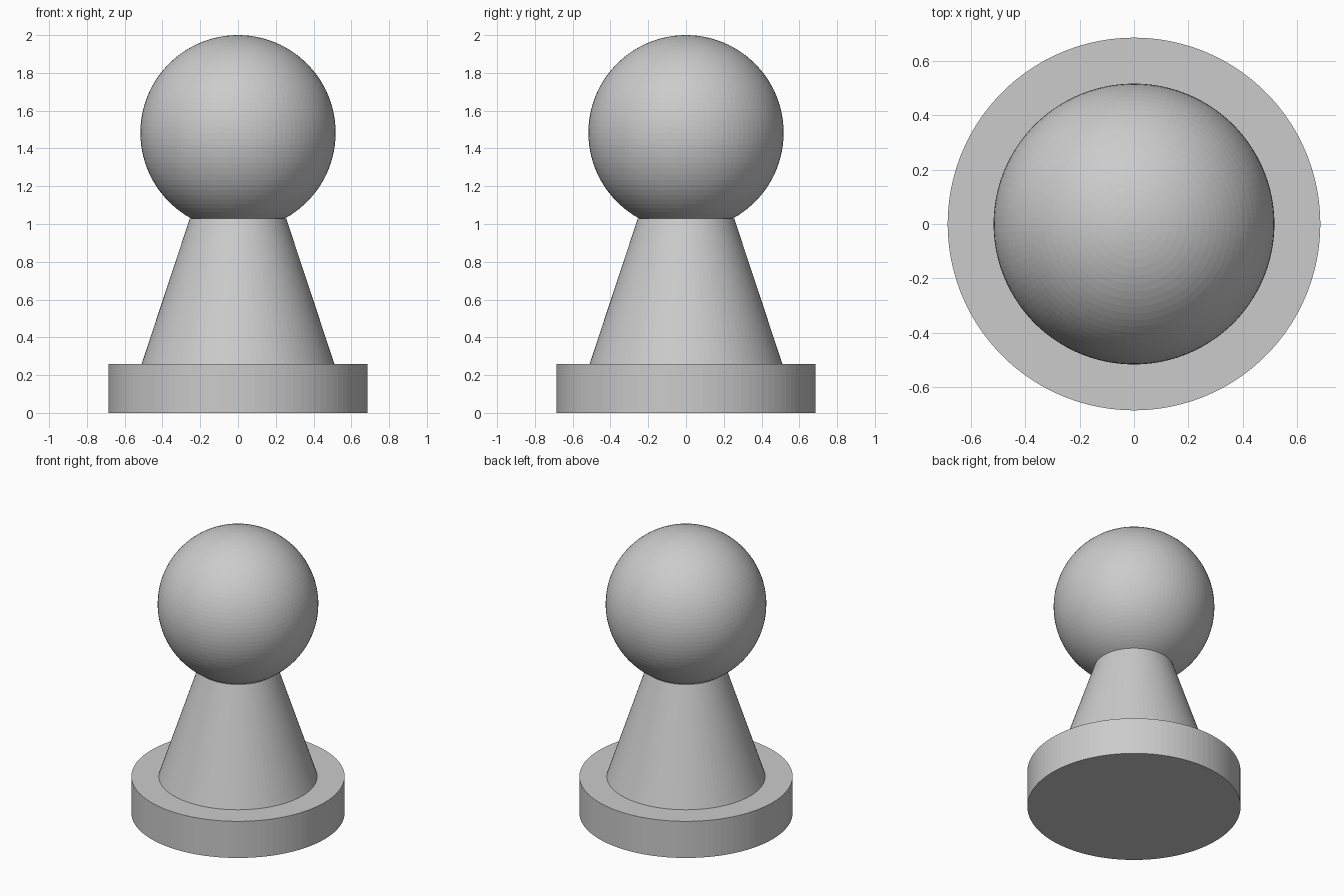
import bpy

default = bpy.data.objects.get("Cube")
if default:
    bpy.data.objects.remove(default, do_unlink=True)

SIDES = 100
BASE_TOP = 0.26
HEAD_RADIUS = 0.517
HEAD_Z = 2.0 - HEAD_RADIUS
NECK_Z = 1.03

# One light grey for the whole piece
grey = bpy.data.materials.new("light_grey")
grey.use_nodes = True
colour = (0.6, 0.6, 0.6, 1.0)
grey.diffuse_color = colour
grey.node_tree.nodes["Principled BSDF"].inputs["Base Color"].default_value = colour


def finish(name):
    part = bpy.context.object
    part.name = name
    part.data.name = name
    part.data.materials.append(grey)
    return part


def tapered_part(name, bottom_radius, top_radius, bottom, top):
    bpy.ops.mesh.primitive_cone_add(
        vertices=SIDES, radius1=bottom_radius, radius2=top_radius,
        depth=top - bottom, location=(0, 0, (bottom + top) / 2))
    return finish(name)


# Disc foot and tapered body
tapered_part("base", 0.686, 0.686, 0, BASE_TOP)
tapered_part("body", 0.51, 0.255, BASE_TOP, NECK_Z)

# Finely faceted round head, sunk slightly into the neck
bpy.ops.mesh.primitive_uv_sphere_add(
    segments=SIDES, ring_count=SIDES // 2, radius=HEAD_RADIUS,
    location=(0, 0, HEAD_Z))
finish("head")
